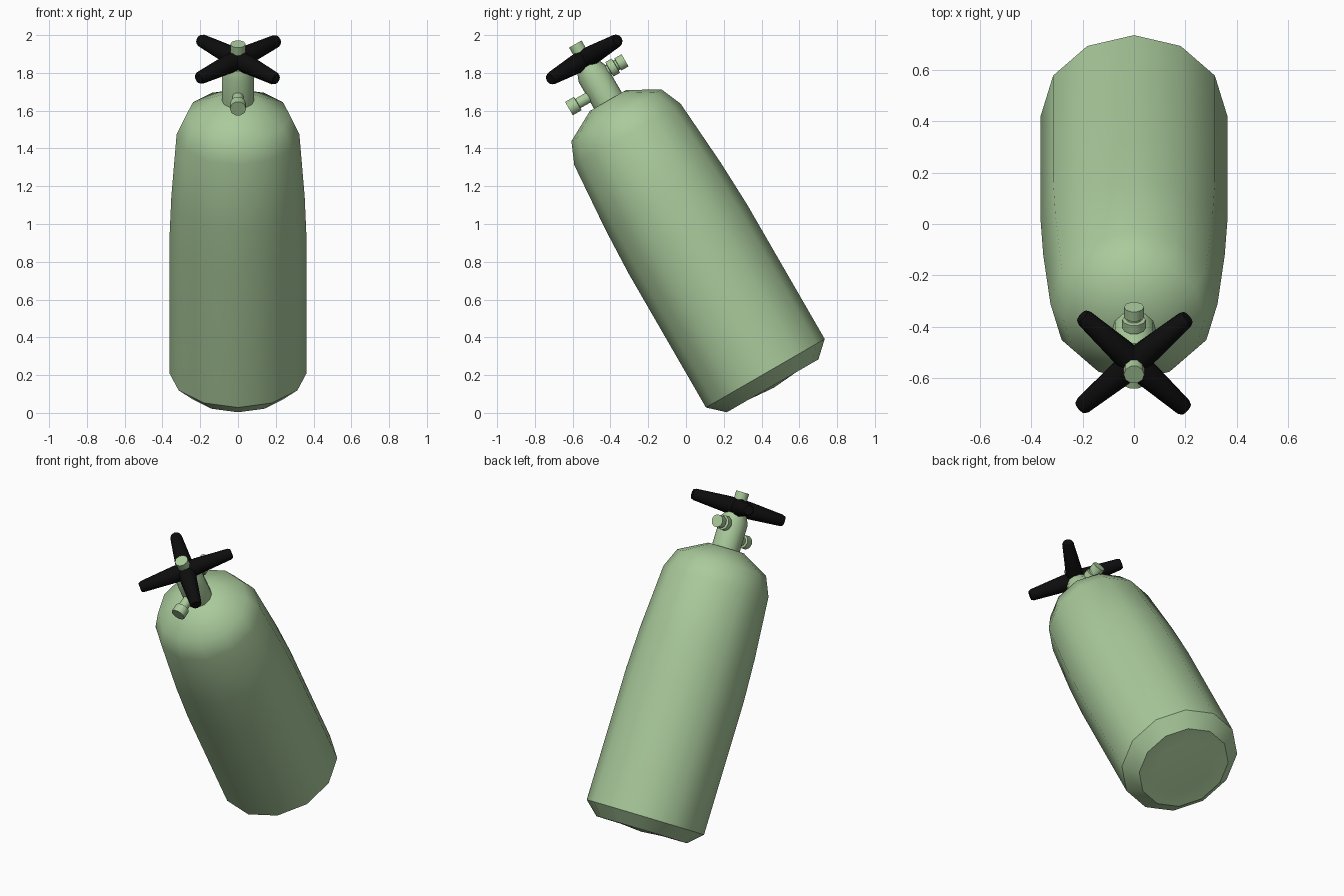
import bpy, bmesh
from math import radians, pi, cos, sin
from mathutils import Matrix, Vector

if "Cube" in bpy.data.objects:
    bpy.data.objects.remove(bpy.data.objects["Cube"])

# Everything is built along a local z axis, then tilted to the leaning pose
TILT = Matrix.Translation((0, 0.42, 0.21)) @ Matrix.Rotation(radians(30), 4, 'X')


def material(name, rgb):
    m = bpy.data.materials.new(name)
    m.diffuse_color = (*rgb, 1)
    m.use_nodes = True
    m.node_tree.nodes["Principled BSDF"].inputs["Base Color"].default_value = m.diffuse_color
    return m


GREEN = material("green_paint", (0.40, 0.59, 0.33))
BLACK = material("black_plastic", (0.004, 0.004, 0.004))


def revolve(bm, profile, sides, mat=Matrix()):
    """Spin (radius, height) points round z; ends are closed."""
    rings = []
    for r, h in profile:
        if r == 0:
            rings.append([bm.verts.new(mat @ Vector((0, 0, h)))])
        else:
            rings.append([bm.verts.new(mat @ Vector((r * cos(2 * pi * i / sides),
                                                     r * sin(2 * pi * i / sides), h)))
                          for i in range(sides)])
    for a, b in zip(rings, rings[1:]):
        for i in range(sides):
            j = (i + 1) % sides
            vs = [a[i % len(a)], a[j % len(a)], b[j % len(b)], b[i % len(b)]]
            bm.faces.new(list(dict.fromkeys(vs)))
    for ring in (rings[0], rings[-1]):
        if len(ring) > 1:
            bm.faces.new(ring)


def finish(name, bm, mat, angle=44):
    bmesh.ops.recalc_face_normals(bm, faces=bm.faces)
    mesh = bpy.data.meshes.new(name)
    bm.to_mesh(mesh)
    bm.free()
    mesh.materials.append(mat)
    ob = bpy.data.objects.new(name, mesh)
    bpy.context.collection.objects.link(ob)
    ob.matrix_world = TILT
    bpy.ops.object.select_all(action='DESELECT')
    ob.select_set(True)
    bpy.context.view_layer.objects.active = ob
    bpy.ops.object.shade_smooth_by_angle(angle=radians(angle))


def lathe(name, profile, sides, mat=Matrix()):
    bm = bmesh.new()
    revolve(bm, profile, sides, mat)
    finish(name, bm, GREEN)


# Tank body with chamfered base and domed shoulder
lathe("tank_body", [(0, -0.089), (0.18, -0.074), (0.28, -0.077), (0.363, 0),
                    (0.363, 0.82), (0.353, 1.08), (0.325, 1.46), (0.275, 1.577),
                    (0.11, 1.667), (0, 1.667)], 12)

# Valve neck and the spindle through the handle
lathe("valve_neck", [(0.085, 1.62), (0.085, 1.83), (0.065, 1.88)], 12)
lathe("valve_spindle", [(0.04, 1.86), (0.04, 2.012)], 10)

# Outlets on the front and back of the neck
front = Matrix.Translation((0, 0, 1.733)) @ Matrix.Rotation(radians(90), 4, 'X')
lathe("front_outlet", [(0.03, 0.05), (0.03, 0.145), (0.043, 0.147), (0.043, 0.2)], 10, front)
back = Matrix.Translation((0, 0, 1.806)) @ Matrix.Rotation(radians(-90), 4, 'X')
lathe("back_outlet", [(0.03, 0.05), (0.03, 0.088), (0.046, 0.09), (0.046, 0.128),
                      (0.031, 0.13), (0.031, 0.14), (0.039, 0.142), (0.039, 0.185)], 10, back)

# Four tapered handle arms
bm = bmesh.new()
for k in range(4):
    arm = (Matrix.Translation((0, 0, 1.918)) @ Matrix.Rotation(radians(44 + 90 * k), 4, 'Z')
           @ Matrix.Rotation(radians(90), 4, 'Y'))
    revolve(bm, [(0.052, 0), (0.051, 0.07), (0.035, 0.275), (0.028, 0.29)], 12, arm)
finish("valve_handle", bm, BLACK)
